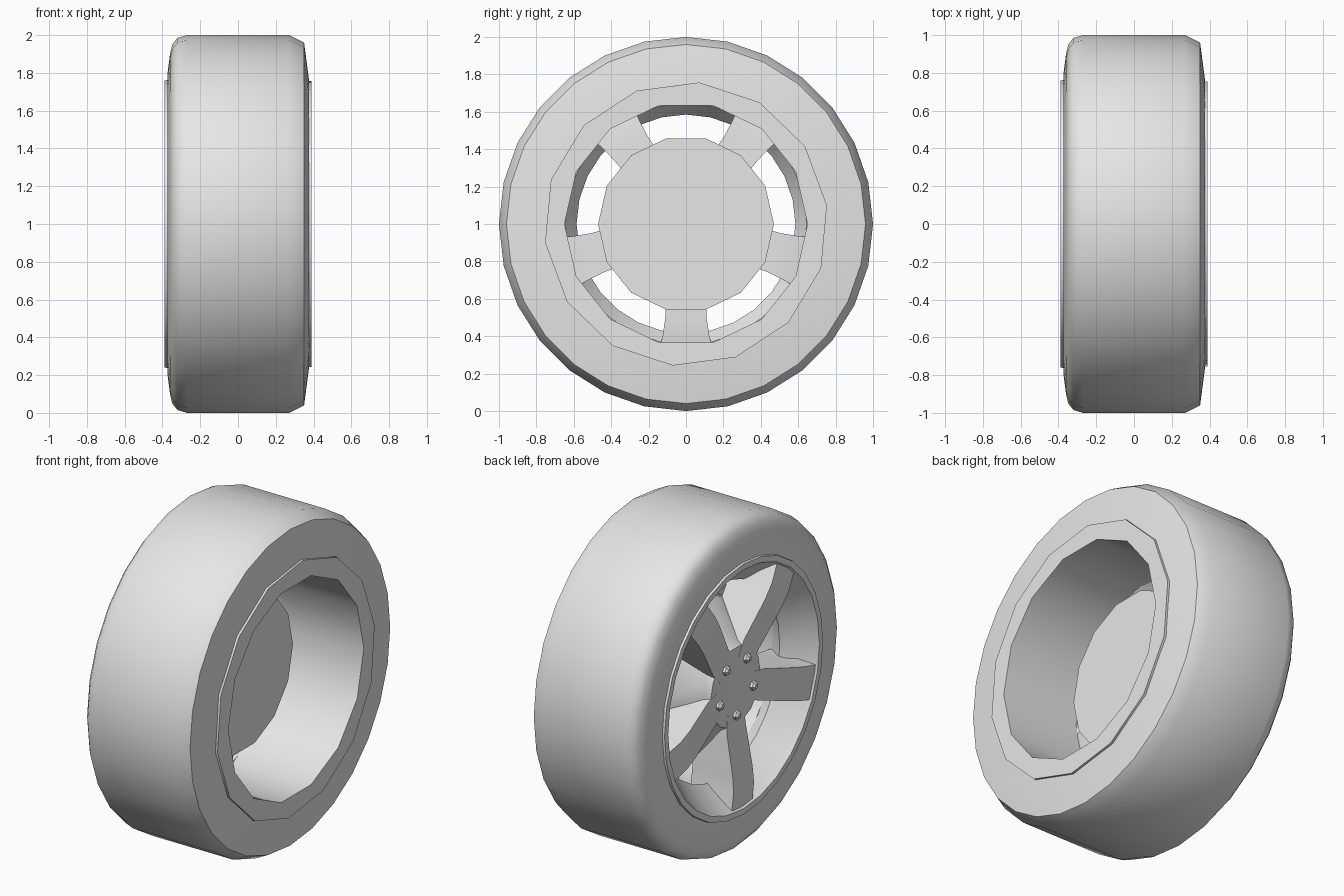
import bpy, bmesh, math
from mathutils import Matrix, Vector

cube = bpy.data.objects.get("Cube")
if cube:
    bpy.data.objects.remove(cube, do_unlink=True)

# Single plain grey material
grey = bpy.data.materials.new("plain_grey")
grey.use_nodes = True
colour = (0.8, 0.8, 0.8, 1)
grey.diffuse_color = colour
grey.node_tree.nodes["Principled BSDF"].inputs["Base Color"].default_value = colour


def finish(name, bm, angle=40):
    """Turn a bmesh into a shaded object."""
    bmesh.ops.remove_doubles(bm, verts=bm.verts, dist=1e-5)
    bmesh.ops.recalc_face_normals(bm, faces=bm.faces)
    mesh = bpy.data.meshes.new(name)
    bm.to_mesh(mesh)
    bm.free()
    mesh.materials.append(grey)
    obj = bpy.data.objects.new(name, mesh)
    bpy.context.collection.objects.link(obj)
    bpy.ops.object.select_all(action='DESELECT')
    obj.select_set(True)
    bpy.context.view_layer.objects.active = obj
    bpy.ops.object.shade_smooth_by_angle(angle=math.radians(angle))
    return obj


def loft(bm, rings, closed):
    """Bridge rings of points; either loop back to the first or cap the ends."""
    rows = [[bm.verts.new(p) for p in ring] for ring in rings]
    n = len(rows[0])
    pairs = list(zip(rows, rows[1:]))
    if closed:
        pairs.append((rows[-1], rows[0]))
    else:
        bm.faces.new(rows[0])
        bm.faces.new(rows[-1])
    for a, b in pairs:
        for i in range(n):
            j = (i + 1) % n
            bm.faces.new((a[i], a[j], b[j], b[i]))


def lathe(name, profile, sides, closed=True, y=0, z=1, angle=40):
    """Spin (x, radius, twist in degrees) points about an axis along x."""
    bm = bmesh.new()
    rings = []
    for x, r, *twist in profile:
        t = math.radians(twist[0]) if twist else 0
        turns = [t + math.tau * i / sides for i in range(sides)]
        rings.append([(x, y + r * math.cos(a), z + r * math.sin(a)) for a in turns])
    loft(bm, rings, closed)
    return finish(name, bm, angle)


# Tyre: rounded outer shoulder, chamfered inner shoulder
lathe("tyre", [(-0.3, 0.72), (-0.375, 0.745), (-0.373, 0.8), (-0.36, 0.9), (-0.348, 0.95),
               (-0.32, 0.985), (-0.27, 1), (0.27, 1), (0.35, 0.96), (0.375, 0.77),
               (0.378, 0.72), (0.3, 0.72)], 28)

# Inner rim barrel with its flat lip
lathe("rim_barrel", [(0.36, 0.76, 7.5), (0.39, 0.76, 7.5), (0.39, 0.65), (-0.14, 0.65),
                     (-0.14, 0.72), (0.36, 0.72)], 14)

# Outer rim: thin lip, dished inside, narrowing at the spokes
lathe("rim_front", [(-0.36, 0.765), (-0.388, 0.76), (-0.388, 0.725), (-0.36, 0.705),
                    (-0.22, 0.585), (-0.13, 0.645), (-0.13, 0.74)], 28)

# Hub drum tapering to the bolt face
lathe("hub", [(0.04, 0.47), (-0.12, 0.47), (-0.3, 0.26), (-0.333, 0.24),
              (-0.335, 0.1), (-0.325, 0.06), (-0.325, 0.01)], 14, closed=False)

# Spoke stations: radius, front x, front half width, back x, back half width
stations = [(0.1, -0.333, 0.07, -0.1, 0.08), (0.25, -0.337, 0.09, -0.11, 0.1),
            (0.5, -0.38, 0.095, -0.12, 0.11), (0.6, -0.388, 0.098, -0.12, 0.125),
            (0.715, -0.376, 0.1, -0.14, 0.155)]

# Five spokes, each with a bolt at its root
for k in range(5):
    turn = math.radians(-90 + 72 * k)
    out = Vector((0, math.cos(turn), math.sin(turn)))
    side = Vector((0, -out.z, out.y))
    centre = Vector((0, 0, 1))
    axis = Vector((1, 0, 0))
    bm = bmesh.new()
    rings = []
    for r, xf, wf, xb, wb in stations:
        base = centre + out * r
        rings.append([base + axis * xf + side * wf, base + axis * xf - side * wf,
                      base + axis * xb - side * wb, base + axis * xb + side * wb])
    loft(bm, rings, False)
    finish(f"spoke_{k + 1}", bm, 25)

    b = centre + out * 0.17
    lathe(f"bolt_{k + 1}", [(-0.32, 0.03), (-0.35, 0.028), (-0.362, 0.014)], 6,
          closed=False, y=b.y, z=b.z, angle=30)
